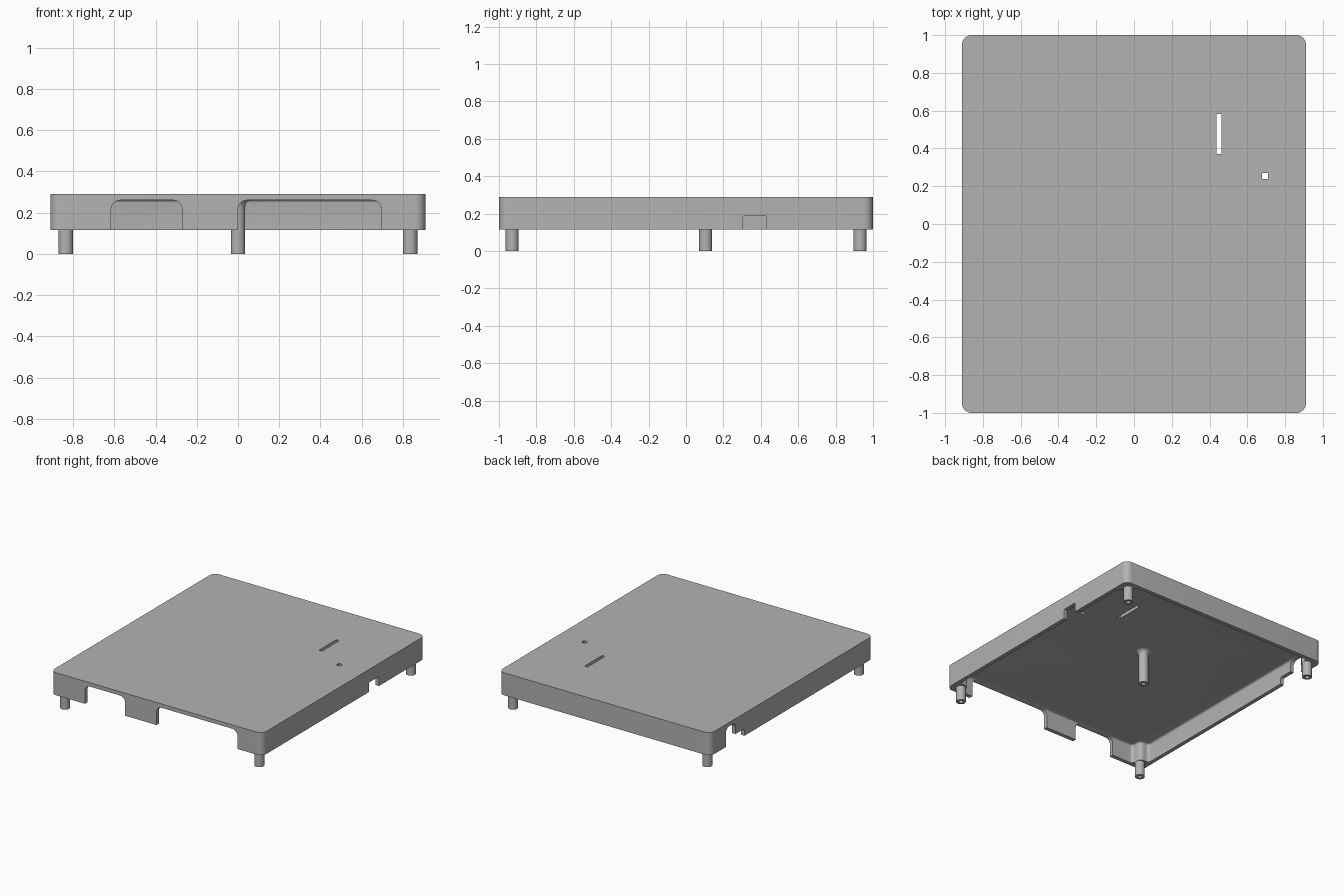
import bpy, bmesh
from math import sin, cos, pi
from mathutils import Vector

old = bpy.data.objects.get("Cube")
if old:
    bpy.data.objects.remove(old, do_unlink=True)

grey = bpy.data.materials.new("light grey plastic")
grey.use_nodes = True
COLOUR = (0.45, 0.45, 0.45, 1)
grey.diffuse_color = COLOUR
grey.node_tree.nodes["Principled BSDF"].inputs["Base Color"].default_value = COLOUR


def make_object(name, bm):
    bmesh.ops.recalc_face_normals(bm, faces=bm.faces[:])
    mesh = bpy.data.meshes.new(name)
    bm.to_mesh(mesh)
    bm.free()
    mesh.materials.append(grey)
    obj = bpy.data.objects.new(name, mesh)
    bpy.context.collection.objects.link(obj)
    return obj


def rounded(corners, steps=8):
    """Outline from right-angled corners (u, v, radius)."""
    pts = []
    for i, (u, v, r) in enumerate(corners):
        p = Vector((u, v))
        if r == 0:
            pts.append(p)
            continue
        to_prev = (Vector(corners[i - 1][:2]) - p).normalized()
        to_next = (Vector(corners[(i + 1) % len(corners)][:2]) - p).normalized()
        c = p + r * (to_prev + to_next)
        for k in range(steps + 1):
            a = pi / 2 * k / steps
            pts.append(c - r * (to_next * cos(a) + to_prev * sin(a)))
    return pts


AXES = {"x": lambda u, v, w: (w, u, v),
        "y": lambda u, v, w: (u, w, v),
        "z": lambda u, v, w: (u, v, w)}


def prism(name, corners, axis, low, high, top_bevel=0):
    """Extrude a rounded outline along an axis."""
    bm = bmesh.new()
    outline = rounded(corners)
    ends = [[bm.verts.new(AXES[axis](p.x, p.y, w)) for p in outline] for w in (low, high)]
    bm.faces.new(ends[0])
    top = bm.faces.new(ends[1])
    n = len(outline)
    for i in range(n):
        j = (i + 1) % n
        bm.faces.new((ends[0][i], ends[0][j], ends[1][j], ends[1][i]))
    bmesh.ops.recalc_face_normals(bm, faces=bm.faces[:])
    if top_bevel:
        bmesh.ops.bevel(bm, geom=list(top.edges), offset=top_bevel, segments=4,
                        profile=0.5, affect="EDGES")
    return make_object(name, bm)


def rectangle(x0, x1, y0, y1, r=0):
    return [(x0, y0, r), (x1, y0, r), (x1, y1, r), (x0, y1, r)]


def arch(u0, u1, top, r):
    return [(u0, 0, 0), (u1, 0, 0), (u1, top, r), (u0, top, r)]


def lathe(name, profile, x, y):
    bm = bmesh.new()
    verts = [bm.verts.new((r, 0, z)) for r, z in profile]
    edges = [bm.edges.new(pair) for pair in zip(verts, verts[1:])]
    bmesh.ops.spin(bm, geom=verts + edges, cent=(0, 0, 0), axis=(0, 0, 1),
                   angle=2 * pi, steps=32)
    bmesh.ops.remove_doubles(bm, verts=bm.verts[:], dist=1e-5)
    bmesh.ops.translate(bm, verts=bm.verts[:], vec=(x, y, 0))
    return make_object(name, bm)


def smooth(obj):
    bpy.ops.object.select_all(action="DESELECT")
    obj.select_set(True)
    bpy.context.view_layer.objects.active = obj
    bpy.ops.object.shade_smooth_by_angle(angle=0.6)


# Tray lid: rounded slab
BOTTOM, TOP, CEILING = 0.115, 0.29, 0.262
X, Y, WALL, BOSS = 0.91, 1.0, 0.03, 0.11
lid = prism("cover_lid", rectangle(-X, X, -Y, Y, 0.05), "z", BOTTOM, TOP)

# Cavity outline steps in at each corner, leaving solid bosses for the legs
xi, yi, xb, yb = X - WALL, Y - WALL, X - BOSS, Y - BOSS - 0.005
cavity = []
for sx, sy in ((1, 1), (-1, 1), (-1, -1), (1, -1)):
    step = [(sx * xi, sy * yb, 0.025), (sx * xb, sy * yb, 0.035), (sx * xb, sy * yi, 0.025)]
    cavity += step if sx * sy > 0 else step[::-1]

side_step = [(0.58, 0, 0), (0.81, 0, 0), (0.81, 0.26, 0.04),
             (0.69, 0.26, 0.04), (0.69, 0.17, 0), (0.58, 0.17, 0.015)]
cutters = [
    prism("cavity_cutter", cavity, "z", 0, CEILING, 0.015),
    prism("front_small_opening_cutter", arch(-0.615, -0.27, 0.26, 0.045), "y", -1.1, -0.95),
    prism("front_wide_opening_cutter", arch(0, 0.695, 0.26, 0.045), "y", -1.1, -0.95),
    prism("left_notch_cutter", arch(0.305, 0.43, 0.188, 0.006), "x", 0.86, 1.1),
    prism("right_notch_cutter", side_step, "x", -1.1, -0.86),
    prism("long_slot_cutter", rectangle(0.437, 0.463, 0.37, 0.583), "z", 0.2, 0.4),
    prism("square_hole_cutter", rectangle(0.677, 0.71, 0.237, 0.27), "z", 0.2, 0.4),
]
for cutter in cutters:
    cutter.hide_render = True
    cutter.hide_set(True)
    mod = lid.modifiers.new(cutter.name, "BOOLEAN")
    mod.operation, mod.solver, mod.object = "DIFFERENCE", "EXACT", cutter

# Bake the cuts into the lid
bpy.context.view_layer.update()
baked = bpy.data.meshes.new_from_object(lid.evaluated_get(bpy.context.evaluated_depsgraph_get()))
lid.modifiers.clear()
lid.data = baked
for cutter in cutters:
    bpy.data.objects.remove(cutter, do_unlink=True)
smooth(lid)

# Hollow-ended legs at the corners
R, HOLE = 0.035, 0.016
socket = [(0, 0.09), (HOLE, 0.09), (HOLE, 0), (R, 0)]
for sx, side in ((-1, "right"), (1, "left")):
    for sy, end in ((-1, "front"), (1, "back")):
        smooth(lathe(f"{end}_{side}_leg", socket + [(R, BOTTOM + 0.002)], sx * 0.835, sy * 0.93))

# Middle leg flares into the ceiling
FLARE = 0.035
flare = [(R + FLARE * (1 - cos(a)), CEILING + 0.001 - FLARE * (1 - sin(a)))
         for a in (pi / 2 * k / 6 for k in range(7))]
smooth(lathe("middle_leg", socket + flare, 0, 0.105))
